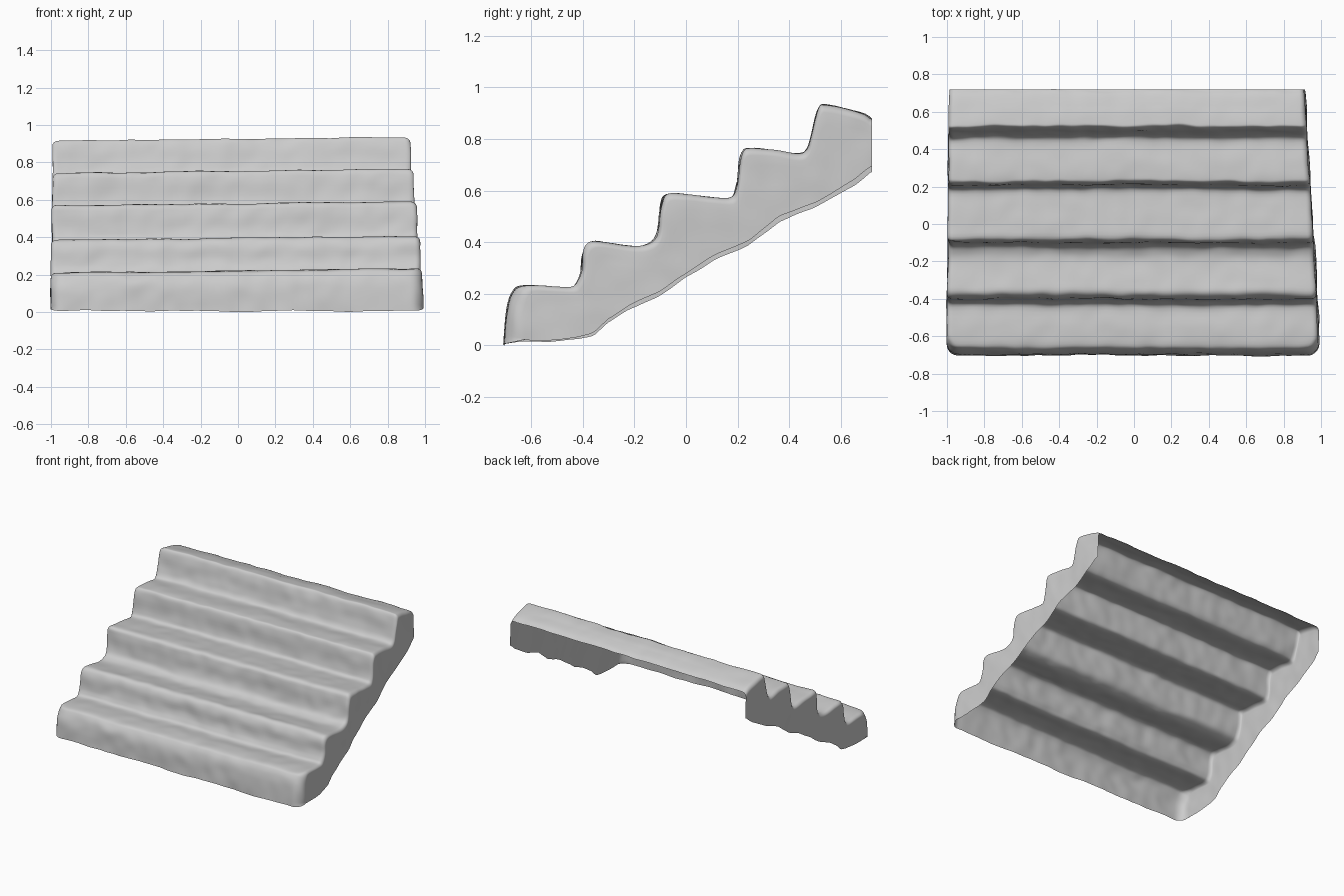
import bpy, math
from mathutils import Vector, noise

if "Cube" in bpy.data.objects:
    bpy.data.objects.remove(bpy.data.objects["Cube"])

# Stair outline and lower side edge as (y, z)
STEPS = [(-.705, .01), (-.70, .10), (-.69, .17), (-.67, .215), (-.64, .235), (-.55, .237),
         (-.45, .23), (-.42, .255), (-.405, .30), (-.395, .37), (-.365, .41), (-.30, .405),
         (-.20, .39), (-.15, .397), (-.12, .42), (-.105, .47), (-.095, .55), (-.075, .593),
         (0, .592), (.10, .582), (.175, .58), (.197, .62), (.208, .71), (.222, .76),
         (.25, .77), (.33, .765), (.43, .752), (.465, .77), (.483, .82), (.497, .89),
         (.515, .935), (.54, .94), (.62, .925), (.69, .905), (.72, .885)]
LOWER = [(-.64, .025), (-.53, .02), (-.42, .032), (-.36, .05), (-.30, .105), (-.22, .16),
         (-.11, .21), (0, .285), (.12, .36), (.24, .415), (.36, .505), (.50, .56),
         (.60, .615), (.66, .65), (.72, .70)]


def smooth(pts, n):
    """Catmull-Rom curve through the points."""
    p = [Vector(q) for q in pts]
    out = []
    for i in range(len(p) - 1):
        a, b, c, d = p[max(i - 1, 0)], p[i], p[i + 1], p[min(i + 2, len(p) - 1)]
        for k in range(n):
            t = k / n
            out.append(.5 * (2 * b + (c - a) * t + (2 * a - 5 * b + 4 * c - d) * t * t
                             + (3 * b - a - 3 * c + d) * t ** 3))
    return out + [p[-1]]


def along(p):
    return p[0] + .6 * p[1]


def lower_at(u):
    """Point on the lower edge at fraction u of the slope."""
    s = along(LOWER[0]) + u * (along(LOWER[-1]) - along(LOWER[0]))
    for a, b in zip(LOWER, LOWER[1:]):
        if s <= along(b):
            break
    t = (s - along(a)) / (along(b) - along(a))
    return Vector(a).lerp(Vector(b), min(max(t, 0), 1))


def wall(p, b, edge, sign, r):
    """Rounded corner from tread to side wall, then down to the lower edge."""
    d = b - p
    length = d.length
    rr = min(r, length * .95)
    pts = []
    for k in range(7):
        a = math.pi / 2 * k / 6
        q = p + d * (rr * (1 - math.cos(a)) / length)
        pts.append((edge - sign * r * (1 - math.sin(a)), *q))
    for k in range(1, 7):
        f = rr / length + (1 - rr / length) * k / 6
        pts.append((edge, *(p + d * f)))
    return pts


def weather(v, last):
    """Small uneven tilt and worn stone surface."""
    v = Vector(v)
    w = noise.noise_vector(v * 3.5) * .009 + noise.noise_vector(v * 11) * .006
    v.z += -.011 * (1 - v.x) * min(1, max(0, v.z) * 5) + w.z * .6
    v.x += w.x * .7
    v.y += 0 if last else w.y + .012 * (1 - v.x * v.x) * max(0, v.y) * (v.y < .6)
    return v


# Open worn staircase shell: treads, risers and two side walls
profile = smooth(STEPS, 4)
s0, s1 = along(profile[0]), along(profile[-1])
verts, faces, cols = [], [], 0
for i, p in enumerate(profile):
    b = lower_at((along(p) - s0) / (s1 - s0))
    front = max(0, min(1, (-.62 - p.x) / .06))
    r = .03 + .04 * front
    left, right = -1 + .008 * (p.x + .7), .99 - .055 * (p.x + .7)
    lw, rw = wall(p, b, left, -1, r), wall(p, b, right, 1, r)
    mid = [(lw[0][0] + (rw[0][0] - lw[0][0]) * k / 80, *p) for k in range(1, 80)]
    row = lw[::-1] + mid + rw
    cols = len(row)
    verts += [weather(v, i == len(profile) - 1) for v in row]
for i in range(len(profile) - 1):
    for j in range(cols - 1):
        a = i * cols + j
        faces.append((a, a + 1, a + cols + 1, a + cols))

# Rest the shell on the ground
low = min(v.z for v in verts)
for v in verts:
    v.z -= low

mesh = bpy.data.meshes.new("stone_steps")
mesh.from_pydata(verts, [], faces)
mesh.update()
steps = bpy.data.objects.new("stone_steps", mesh)
bpy.context.collection.objects.link(steps)
bpy.context.view_layer.objects.active = steps
steps.select_set(True)
bpy.ops.object.shade_smooth()
